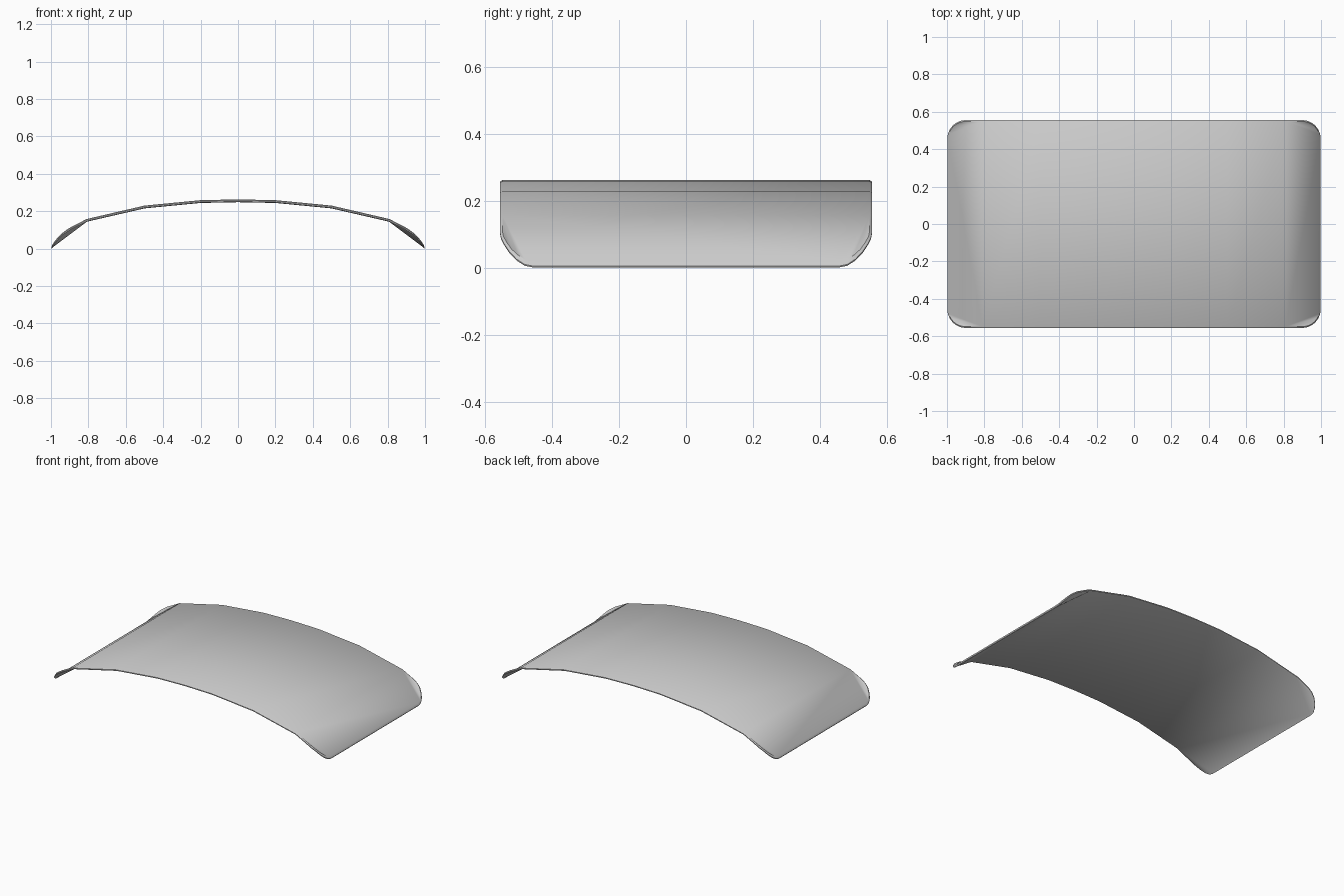
import bpy, bmesh, math

if "Cube" in bpy.data.objects:
    bpy.data.objects.remove(bpy.data.objects["Cube"])

# arched cross-section: (x, z) of the outer face
PROFILE = [(0, .263), (.2, .259), (.5, .23), (.81, .158), (.91, .106),
           (.95, .075), (.98, .04), (1.0, .009)]
COLS = [-.81, -.5, -.2, 0, .2, .5, .81]
HALF_W, R, STEPS = .556, .1, 6


def height(x):
    x = min(abs(x), 1.0)
    for (a, za), (b, zb) in zip(PROFILE, PROFILE[1:]):
        if x <= b:
            return za + (zb - za) * (x - a) / (b - a)


def normal(x):
    slope = 1.5 * (height(abs(x)) - height(abs(x) - .1)) / .1 if abs(x) > .1 else 0
    slope = max(slope, -1.0)
    n = math.hypot(1, slope)
    return (-slope / n * (1 if x > 0 else -1), 1 / n)


bm = bmesh.new()


def layer(inset, depth):
    """One skin of the panel: straight edge columns plus four rounded corners."""
    verts = {}

    def add(key, x, y):
        nx, nz = normal(x)
        z = max(height(x) - depth * nz, 0)
        verts[key] = bm.verts.new((x - depth * nx * .5, y, z))

    for s in (-1, 1):
        for i, x in enumerate(COLS):
            add(('e', s, i), x, s * (HALF_W - inset))
        for e in (-1, 1):
            for k in range(STEPS + 1):
                a = math.pi / 2 * k / STEPS
                r = R - inset
                add(('c', s, e, k), e * (1 - R + r * math.sin(a)),
                    s * (HALF_W - R + r * math.cos(a)))
    return verts


def outline():
    keys = [('e', -1, i) for i in range(7)]
    keys += [('c', -1, 1, k) for k in range(STEPS + 1)]
    keys += [('c', 1, 1, k) for k in range(STEPS, -1, -1)]
    keys += [('e', 1, i) for i in range(6, -1, -1)]
    keys += [('c', 1, -1, k) for k in range(STEPS + 1)]
    keys += [('c', -1, -1, k) for k in range(STEPS, -1, -1)]
    return keys


def skin(v):
    # arch strips
    for i in range(6):
        bm.faces.new([v['e', -1, i], v['e', -1, i + 1], v['e', 1, i + 1], v['e', 1, i]])
    for e, i in ((-1, 0), (1, 6)):
        # flat end flap, split diagonally
        a, b = v['e', -1, i], v['e', 1, i]
        c, d = v['c', 1, e, STEPS], v['c', -1, e, STEPS]
        bm.faces.new([a, b, c])
        bm.faces.new([a, c, d])
        # raised rounded corners
        for s in (-1, 1):
            for k in range(STEPS):
                bm.faces.new([v['e', s, i], v['c', s, e, k], v['c', s, e, k + 1]])


# chamfered rim between the outer and inner skins
layers = [layer(.007, 0), layer(0, .005), layer(0, .011), layer(.007, .015)]
skin(layers[0])
skin(layers[-1])
keys = outline()
for a, b in zip(layers, layers[1:]):
    for p, q in zip(keys, keys[1:] + keys[:1]):
        bm.faces.new([a[p], a[q], b[q], b[p]])
bmesh.ops.recalc_face_normals(bm, faces=bm.faces[:])

mesh = bpy.data.meshes.new("curved_panel")
bm.to_mesh(mesh)
bm.free()
panel = bpy.data.objects.new("curved_panel", mesh)
bpy.context.collection.objects.link(panel)
bpy.context.view_layer.objects.active = panel
panel.select_set(True)
bpy.ops.object.shade_smooth_by_angle(angle=math.radians(40))
